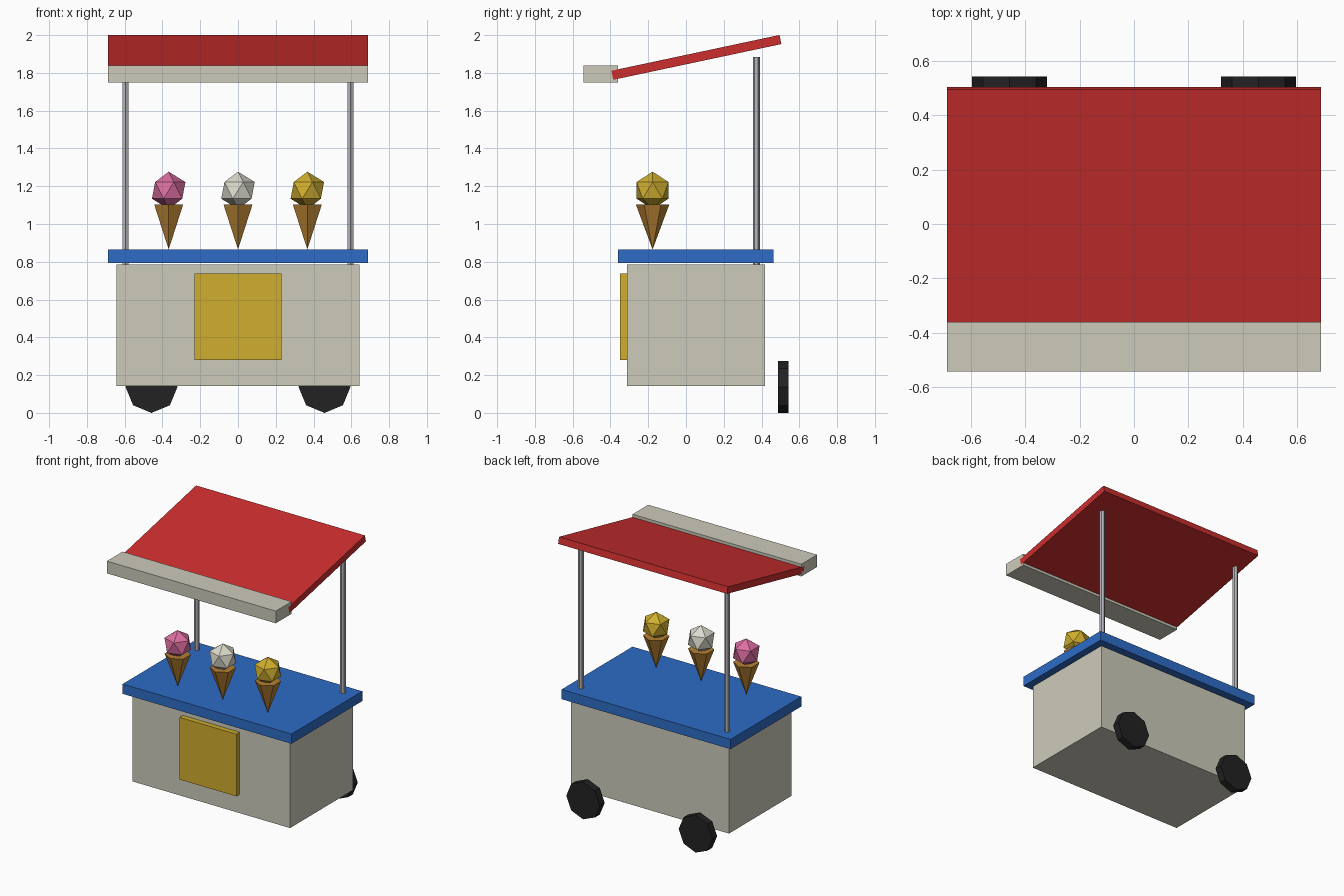
import bpy
import math
from mathutils import Matrix, Vector

if "Cube" in bpy.data.objects:
    bpy.data.objects.remove(bpy.data.objects["Cube"])


def material(name, r, g, b):
    """Flat colour given as 0-255 display values, stored as linear."""
    def lin(c):
        c /= 255
        return c / 12.92 if c <= 0.04045 else ((c + 0.055) / 1.055) ** 2.4
    m = bpy.data.materials.new(name)
    m.diffuse_color = (lin(r), lin(g), lin(b), 1)
    m.use_nodes = True
    m.node_tree.nodes["Principled BSDF"].inputs["Base Color"].default_value = m.diffuse_color
    return m


RED = material("awning red", 204, 46, 46)
CREAM = material("cream paint", 205, 203, 187)
BLUE = material("counter blue", 45, 108, 198)
YELLOW = material("yellow", 208, 174, 46)
GREY = material("metal grey", 182, 182, 190)
BLACK = material("rubber black", 34, 34, 34)
BROWN = material("wafer brown", 182, 128, 50)
PINK = material("strawberry pink", 220, 110, 160)
WHITE = material("vanilla white", 220, 218, 204)


def finish(name, mat):
    ob = bpy.context.object
    ob.name = name
    ob.data.materials.append(mat)
    return ob


def box(name, mat, x, y, z, tilt=0):
    """Box from (min, max) ranges, optionally tilted about x."""
    centre = Vector([(a + b) / 2 for a, b in (x, y, z)])
    size = [b - a for a, b in (x, y, z)]
    bpy.ops.mesh.primitive_cube_add(size=1)
    ob = finish(name, mat)
    ob.data.transform(Matrix.Rotation(tilt, 4, 'X') @ Matrix.Diagonal((*size, 1)))
    ob.location = centre
    return ob


# Cart body, serving panel and counter
box("cart_body", CREAM, (-0.643, 0.643), (-0.312, 0.418), (0.142, 0.785))
box("front_panel", YELLOW, (-0.231, 0.231), (-0.35, -0.312), (0.28, 0.738))
box("counter", BLUE, (-0.688, 0.688), (-0.36, 0.464), (0.793, 0.865))

# Sloping awning and its front valance
box("awning", RED, (-0.688, 0.688), (-0.4, 0.51), (1.8575, 1.9065), math.radians(12))
box("valance", CREAM, (-0.688, 0.688), (-0.543, -0.36), (1.75, 1.84))

# Rear posts and wheels, one pair each
for side, x in (("left", -1), ("right", 1)):
    bpy.ops.mesh.primitive_cylinder_add(vertices=6, radius=0.0185, depth=1.1,
                                        location=(x * 0.595, 0.372, 1.335))
    finish(side + "_post", GREY)
    bpy.ops.mesh.primitive_cylinder_add(vertices=8, radius=0.1375, depth=0.055,
                                        location=(x * 0.458, 0.5155, 0.1375),
                                        rotation=(math.pi / 2, 0, 0))
    finish(side + "_wheel", BLACK)

# Row of ice creams: inverted cone with a faceted scoop
for name, mat, x in (("strawberry", PINK, -0.367), ("vanilla", WHITE, 0),
                     ("lemon", YELLOW, 0.367)):
    bpy.ops.mesh.primitive_cone_add(vertices=6, radius1=0.088, radius2=0, depth=0.237,
                                    location=(x, -0.177, 0.9835),
                                    rotation=(math.pi, 0, 0))
    finish(name + "_cone", BROWN)
    bpy.ops.mesh.primitive_ico_sphere_add(subdivisions=1, radius=0.099,
                                          location=(x, -0.177, 1.178))
    finish(name + "_scoop", mat)
